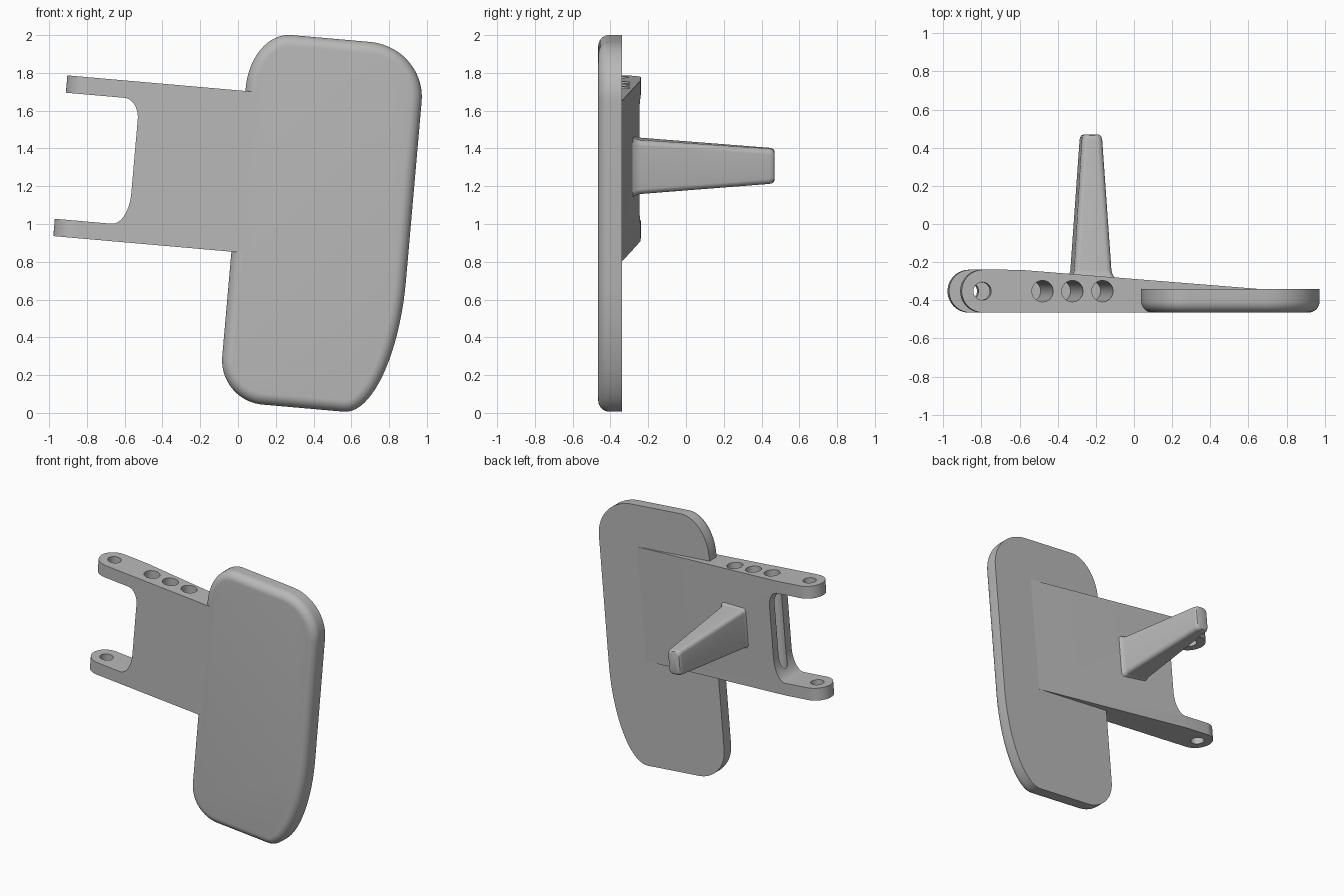
import bpy, bmesh, math

cube = bpy.data.objects.get("Cube")
if cube:
    bpy.data.objects.remove(cube, do_unlink=True)

TILT = math.radians(5)      # whole bracket leans about the y axis
FRONT, BACK = -0.465, -0.34  # pad faces
PIVOT_Y = -0.352            # axis of the holes

grey = bpy.data.materials.new("plain grey")
grey.use_nodes = True
grey.diffuse_color = (0.48, 0.48, 0.48, 1)
grey.node_tree.nodes["Principled BSDF"].inputs["Base Color"].default_value = (0.48, 0.48, 0.48, 1)


def outline(x0, x1, z0, z1, radii, steps=14):
    """Rounded rectangle; radii (rx, rz) start bottom left, counter-clockwise."""
    corners = [(x0, z0, 1, 1), (x1, z0, -1, 1), (x1, z1, -1, -1), (x0, z1, 1, -1)]
    pts = []
    for i, ((x, z, sx, sz), (rx, rz)) in enumerate(zip(corners, radii)):
        if rx == 0:
            pts.append((x, z))
            continue
        for k in range(steps + 1):
            a = math.pi + (i + k / steps) * math.pi / 2
            pts.append((x + sx * rx + rx * math.cos(a), z + sz * rz + rz * math.sin(a)))
    return pts


def inset(pts, d):
    """Move a counter-clockwise loop inwards by d."""
    out = []
    for i, (x, z) in enumerate(pts):
        p, n = pts[i - 1], pts[(i + 1) % len(pts)]
        l1 = math.hypot(x - p[0], z - p[1])
        l2 = math.hypot(n[0] - x, n[1] - z)
        tx = (x - p[0]) / l1 + (n[0] - x) / l2
        tz = (z - p[1]) / l1 + (n[1] - z) / l2
        l = math.hypot(tx, tz)
        out.append((x - tz / l * d, z + tx / l * d))
    return out


def at_y(pts, y):
    return [(x, y, z) for x, z in pts]


def loft(name, rings):
    """Skin matching rings of points and cap both ends."""
    bm = bmesh.new()
    loops = [[bm.verts.new(p) for p in ring] for ring in rings]
    n = len(loops[0])
    for a, b in zip(loops, loops[1:]):
        for i in range(n):
            j = (i + 1) % n
            bm.faces.new((a[i], a[j], b[j], b[i]))
    bm.faces.new(loops[0])
    bm.faces.new(loops[-1])
    bmesh.ops.recalc_face_normals(bm, faces=bm.faces)
    mesh = bpy.data.meshes.new(name)
    bm.to_mesh(mesh)
    bm.free()
    obj = bpy.data.objects.new(name, mesh)
    bpy.context.collection.objects.link(obj)
    mesh.materials.append(grey)
    obj.rotation_euler.y = TILT
    obj.location.z = 1
    return obj


def activate(obj):
    bpy.ops.object.select_all(action='DESELECT')
    obj.select_set(True)
    bpy.context.view_layer.objects.active = obj


def cut(obj, cutter):
    cutter.hide_render = True
    mod = obj.modifiers.new("cut", 'BOOLEAN')
    mod.operation = 'DIFFERENCE'
    mod.solver = 'EXACT'
    mod.object = cutter
    activate(obj)
    bpy.ops.object.modifier_apply(modifier=mod.name)
    bpy.data.objects.remove(cutter, do_unlink=True)


# Pad: uneven rounded plate with a rounded front rim
shape = outline(-0.022, 0.912, -0.941, 1.021,
                [(0.235, 0.235), (0.267, 0.72), (0.3, 0.29), (0.215, 0.3)], 20)
r = 0.06
rim = [math.pi / 2 * k / 8 for k in range(9)]
pad = loft("pad", [at_y(inset(shape, r * (1 - math.sin(a))), FRONT + r * (1 - math.cos(a)))
                   for a in rim] + [at_y(shape, BACK)])

# Arm: tapered side profile with a round hinge end, swept along its height
rad = 0.1125
profile = []
for k in range(25):
    a = math.pi / 2 + math.pi * k / 24
    profile.append((-0.856 + rad * math.cos(a), PIVOT_Y + rad * math.sin(a)))
profile += [(0.06, FRONT), (0.06, -0.4), (0.59, -0.4), (0.59, BACK), (-0.664, -0.24)]
arm = loft("arm", [[(x, y, z) for x, y in profile] for z in (-0.149, 0.705)])

# Opening between the two hinge prongs
gap = outline(-1.2, -0.577, -0.057, 0.613, [(0, 0), (0.09, 0.17), (0.08, 0.11), (0, 0)])
cut(arm, loft("gap_cutter", [at_y(gap, -0.6), at_y(gap, 0)]))

# Hinge hole through both prongs, then three deep blind holes
for x, radius, bottom in [(-0.86, 0.047, -0.3), (-0.543, 0.056, -0.045),
                          (-0.386, 0.056, -0.045), (-0.228, 0.056, -0.045)]:
    circle = [(x + radius * math.cos(k * math.pi / 16), PIVOT_Y + radius * math.sin(k * math.pi / 16))
              for k in range(32)]
    cut(arm, loft("hole_cutter", [[(u, y, z) for u, y in circle] for z in (bottom, 0.9)]))

# Peg: tapered rounded bar with a flared foot and a softened tip
rings = []
for y, w, h in [(-0.292, 0.24, 0.33), (-0.275, 0.22, 0.31), (-0.26, 0.204, 0.295),
                (-0.24, 0.196, 0.287), (0.44, 0.108, 0.188), (0.455, 0.102, 0.182),
                (0.465, 0.09, 0.17), (0.469, 0.07, 0.15)]:
    c = 0.03
    rings.append(at_y(outline(-0.252 - w / 2, -0.252 + w / 2, 0.287 - h / 2, 0.287 + h / 2,
                              [(c, c)] * 4, 6), y))
peg = loft("peg", rings)

for part in (pad, arm, peg):
    activate(part)
    bpy.ops.object.shade_smooth_by_angle(angle=math.radians(35))
